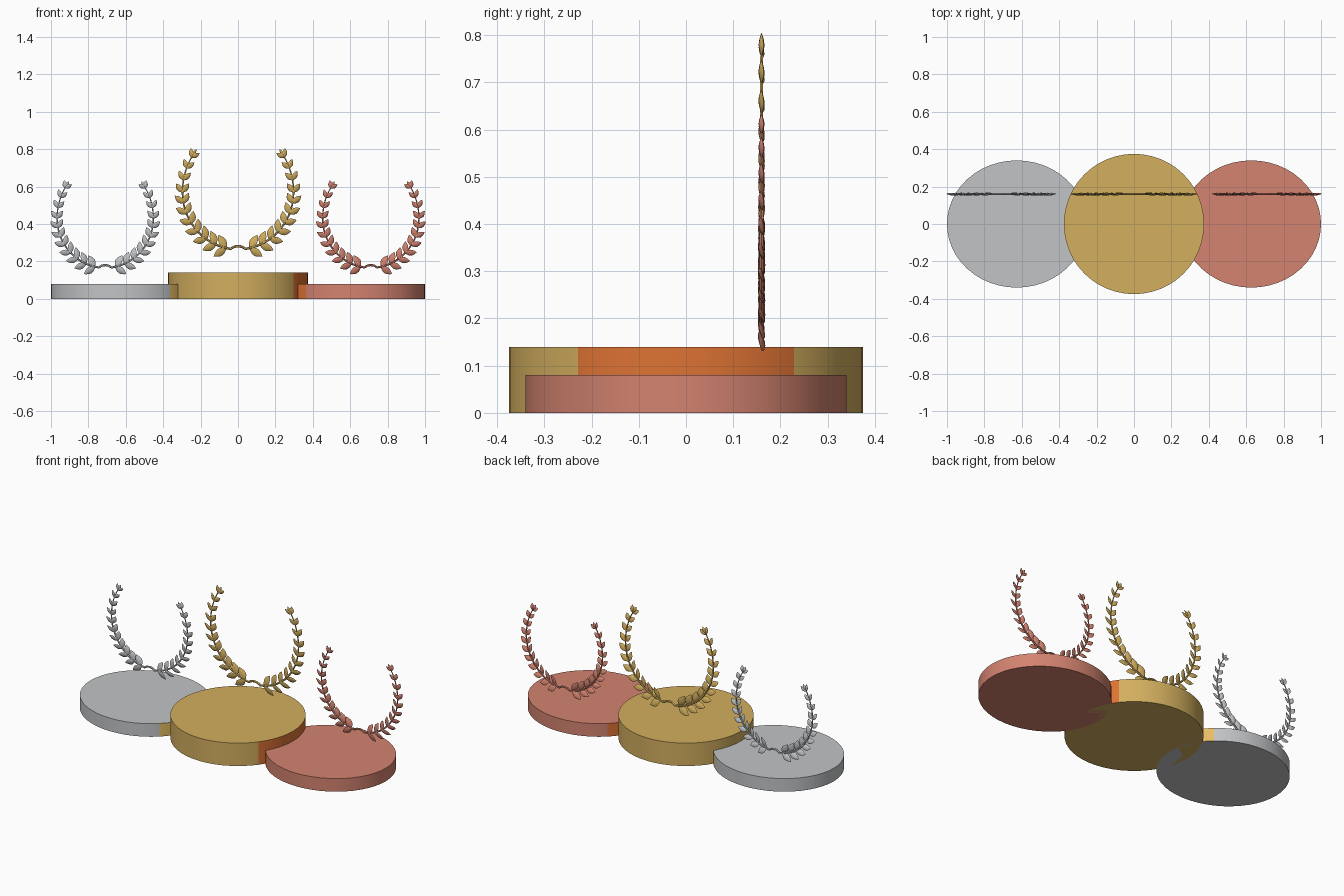
import bpy, bmesh, math
from mathutils import Vector

if "Cube" in bpy.data.objects:
    bpy.data.objects.remove(bpy.data.objects["Cube"])


def material(name, rgb):
    m = bpy.data.materials.new(name)
    lin = [(c / 255 / 12.92 if c < 10 else ((c / 255 + 0.055) / 1.055) ** 2.4) for c in rgb]
    m.diffuse_color = (*lin, 1)
    m.use_nodes = True
    m.node_tree.nodes["Principled BSDF"].inputs["Base Color"].default_value = m.diffuse_color
    return m


GOLD = material("gold", (211, 175, 95))
SILVER = material("silver", (194, 196, 198))
BRONZE = material("bronze", (211, 131, 112))
ORANGE = material("orange_glow", (222, 115, 52))
PALE = material("pale_gold_glow", (232, 190, 100))


def finish(bm, name, mats, angle):
    bmesh.ops.recalc_face_normals(bm, faces=bm.faces)
    me = bpy.data.meshes.new(name)
    bm.to_mesh(me)
    bm.free()
    ob = bpy.data.objects.new(name, me)
    bpy.context.collection.objects.link(ob)
    for m in mats:
        me.materials.append(m)
    bpy.ops.object.select_all(action='DESELECT')
    ob.select_set(True)
    bpy.context.view_layer.objects.active = ob
    bpy.ops.object.shade_smooth_by_angle(angle=math.radians(angle))
    return ob


# Podium steps: elliptical drums; side faces passing the tint rule get the glow colour
def step(name, x, rx, ry, h, mats, tint):
    bm = bmesh.new()
    bmesh.ops.create_cone(bm, cap_ends=True, segments=48, radius1=1, radius2=1, depth=1)
    for v in bm.verts:
        v.co = (x + v.co.x * rx, v.co.y * ry, (v.co.z + 0.5) * h)
    for f in bm.faces:
        if len(f.verts) == 4 and tint(f.calc_center_median()):
            f.material_index = 1
    finish(bm, name, mats, 30)


step("first_step", 0, 0.375, 0.375, 0.14, [GOLD, ORANGE], lambda c: c.x > 0.30)
step("second_step", -0.627, 0.373, 0.34, 0.08, [SILVER, PALE], lambda c: c.x > -0.35)
step("third_step", 0.627, 0.373, 0.34, 0.08, [BRONZE, ORANGE], lambda c: c.x < 0.35)


def loft(bm, rings):
    rows = [[bm.verts.new(p) for p in r] for r in rings]
    n = len(rows[0])
    for a, b in zip(rows, rows[1:]):
        for i in range(n):
            bm.faces.new((a[i], a[(i + 1) % n], b[(i + 1) % n], b[i]))
    bm.faces.new(rows[0])
    bm.faces.new(rows[-1])


def branch_point(deg):
    a = math.radians(deg)
    rz = 0.305 if a < 0 else 0.34
    pos = Vector((0.297 * math.cos(a), 0, 0.57 + rz * math.sin(a)))
    tan = Vector((-0.297 * math.sin(a), 0, rz * math.cos(a))).normalized()
    return pos, tan


# Leaf: thin pointed body with lens-shaped cross-section
LEAF = [(0, 0.08), (0.15, 0.5), (0.32, 0.88), (0.5, 1), (0.68, 0.82), (0.85, 0.45), (1, 0.03)]


def leaf(bm, base, direction, length, width, tilt):
    y = Vector((0, 1, 0))
    side = direction.cross(y)
    s = side * math.cos(tilt) + y * math.sin(tilt)
    t = y * math.cos(tilt) - side * math.sin(tilt)
    rings = []
    for u, w in LEAF:
        c = base + direction * (u * length)
        rings.append([c + s * (math.cos(k * math.pi / 4) * w * width / 2)
                      + t * (math.sin(k * math.pi / 4) * w * 0.005) for k in range(8)])
    loft(bm, rings)


def turned(v, deg):
    a = math.radians(deg)
    return Vector((v.x * math.cos(a) - v.z * math.sin(a), 0,
                   v.x * math.sin(a) + v.z * math.cos(a)))


# Laurel wreath: curved stem with leaf pairs, right half mirrored to the left
def wreath(name, mat, x, z, scale):
    bm = bmesh.new()
    path = [Vector((0, 0, 0.282)), Vector((0.02, 0, 0.279)), Vector((0.04, 0, 0.267))]
    path += [branch_point(-78 + i * 4.5)[0] for i in range(26)]
    rings = []
    for i, p in enumerate(path):
        d = (path[min(i + 1, len(path) - 1)] - path[max(i - 1, 0)]).normalized()
        if i == 0:
            d = Vector((1, 0, 0))
        n = d.cross(Vector((0, 1, 0)))
        r = 0.007 - 0.004 * i / len(path)
        rings.append([p + n * (r * math.cos(k * math.pi / 3))
                      + Vector((0, r * math.sin(k * math.pi / 3), 0)) for k in range(6)])
    loft(bm, rings)
    pairs = 11
    for i in range(pairs):
        f = i / (pairs - 1)
        p, tan = branch_point(-78 + 111 * f)
        size = 0.082 - 0.032 * f
        spread = 46 - 14 * f
        for s in (1, -1):
            leaf(bm, p, turned(tan, s * spread), size, size * 0.54, 0.3 * s)
    p, tan = branch_point(34)
    leaf(bm, p, tan, 0.045, 0.02, 0.2)
    # mirrored half
    geo = bmesh.ops.duplicate(bm, geom=bm.verts[:] + bm.edges[:] + bm.faces[:])["geom"]
    for v in geo:
        if isinstance(v, bmesh.types.BMVert):
            v.co.x = -v.co.x
    for v in bm.verts:
        v.co = (x + v.co.x * scale, 0.16 + v.co.y, z + v.co.z * scale)
    finish(bm, name, [mat], 50)


wreath("first_wreath", GOLD, 0, 0, 1)
wreath("second_wreath", SILVER, -0.71, -0.064, 0.867)
wreath("third_wreath", BRONZE, 0.71, -0.064, 0.867)
